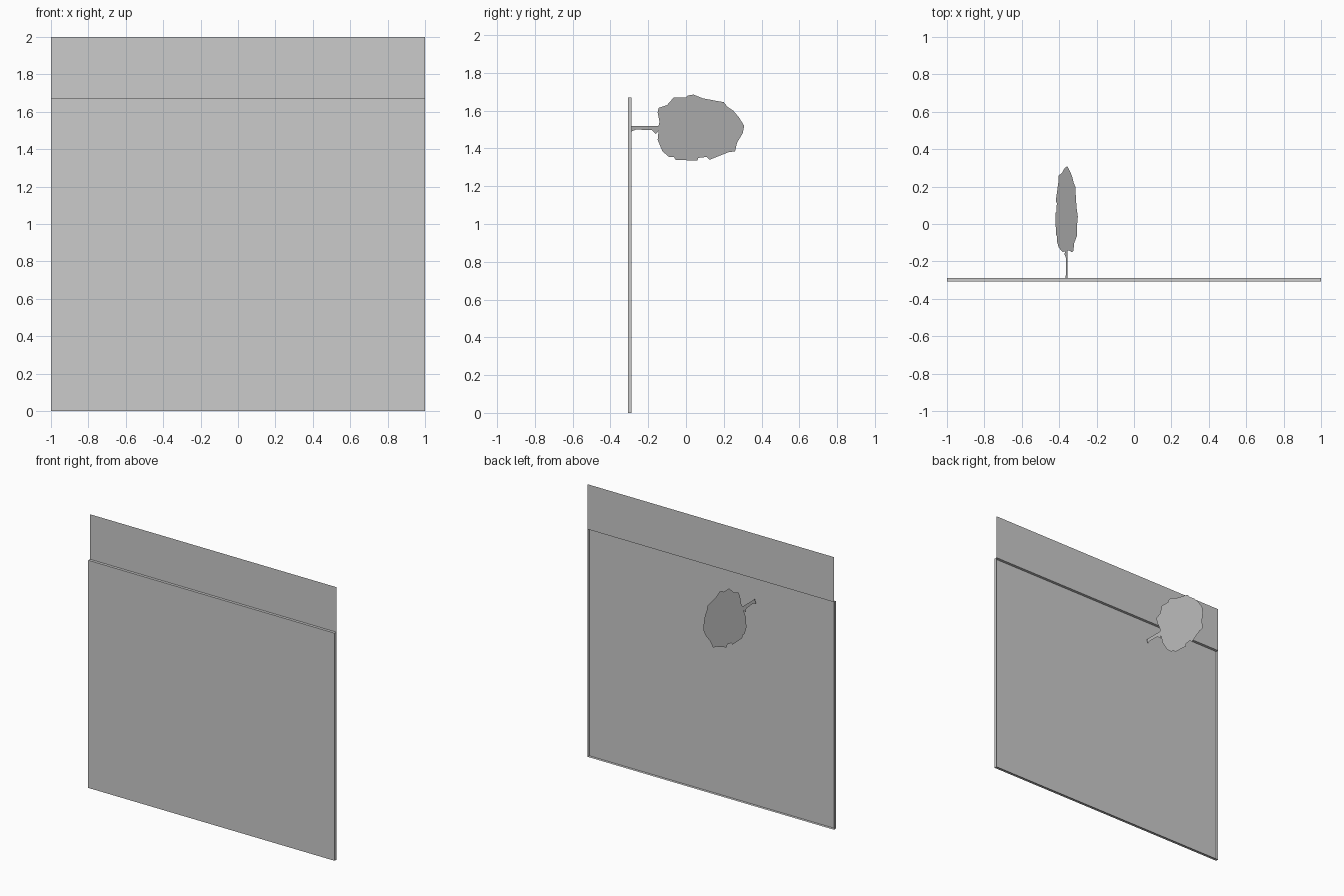
import bpy
import bmesh

if "Cube" in bpy.data.objects:
    bpy.data.objects.remove(bpy.data.objects["Cube"], do_unlink=True)

FRONT, BACK, WALL_TOP, PANEL_TOP = -0.308, -0.288, 1.67, 2.0

# One plain grey for everything
grey = bpy.data.materials.new("plain grey")
grey.use_nodes = True
colour = (0.6, 0.6, 0.6, 1)
grey.diffuse_color = colour
grey.node_tree.nodes["Principled BSDF"].inputs["Base Color"].default_value = colour


def add_object(name, bm):
    mesh = bpy.data.meshes.new(name)
    bm.to_mesh(mesh)
    bm.free()
    mesh.materials.append(grey)
    obj = bpy.data.objects.new(name, mesh)
    bpy.context.collection.objects.link(obj)
    return obj


def add_sheet(name, points):
    bm = bmesh.new()
    bm.faces.new([bm.verts.new(p) for p in points])
    return add_object(name, bm)


# Shallow wall tray, open at the back
bm = bmesh.new()
bmesh.ops.create_cube(bm, size=1)
for v in bm.verts:
    v.co.x *= 2
    v.co.y = BACK if v.co.y > 0 else FRONT
    v.co.z = WALL_TOP if v.co.z > 0 else 0
bm.normal_update()
bmesh.ops.delete(bm, geom=[f for f in bm.faces if f.normal.y > 0.5],
                 context="FACES_ONLY")
add_object("wall_tray", bm)

# Thin sheet standing on the rear top edge
add_sheet("upper_panel", [(-1, BACK, WALL_TOP), (1, BACK, WALL_TOP),
                          (1, BACK, PANEL_TOP), (-1, BACK, PANEL_TOP)])

# Flat tree cut-out lying on its side: trunk, then crown, as (y, z)
outline = [
    (-.288, 1.52), (-.145, 1.52), (-.14, 1.54), (-.15, 1.59), (-.145, 1.615),
    (-.1, 1.63), (-.065, 1.67), (0, 1.67), (.01, 1.68), (.04, 1.685),
    (.09, 1.665), (.17, 1.65), (.2, 1.645), (.22, 1.62), (.25, 1.6),
    (.28, 1.565), (.308, 1.52), (.3, 1.48), (.27, 1.43), (.26, 1.385),
    (.225, 1.38), (.125, 1.34), (.11, 1.355), (.065, 1.35), (.06, 1.335),
    (-.055, 1.34), (-.065, 1.355), (-.09, 1.355), (-.125, 1.385),
    (-.15, 1.445), (-.145, 1.495), (-.16, 1.475), (-.18, 1.497),
    (-.265, 1.5), (-.288, 1.49),
]
# The cut-out leans sideways as it rises
add_sheet("tree_cutout", [(-.36 + (z - 1.51) * .34, y, z) for y, z in outline])
